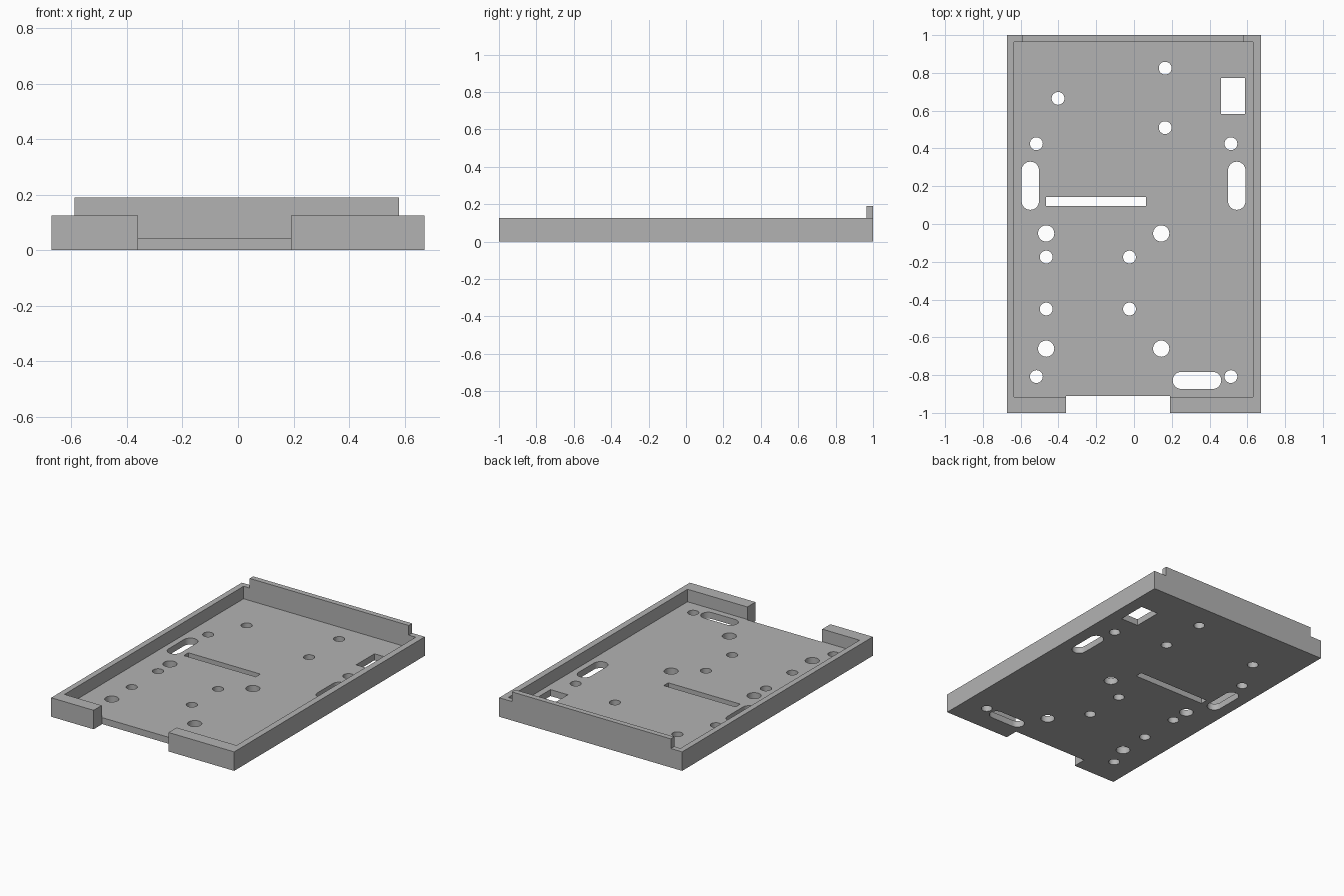
import bpy, bmesh, math

cube = bpy.data.objects.get("Cube")
if cube:
    bpy.data.objects.remove(cube, do_unlink=True)

WIDTH, FLOOR, WALL, LIP = 0.672, 0.043, 0.126, 0.19

grey = bpy.data.materials.new("plain grey")
grey.use_nodes = True
colour = (0.45, 0.45, 0.45, 1)
grey.diffuse_color = colour
grey.node_tree.nodes["Principled BSDF"].inputs["Base Color"].default_value = colour


def rect(x0, x1, y0, y1):
    return [(x0, y0), (x1, y0), (x1, y1), (x0, y1)]


def circle(x, y, r, n=32):
    return [(x + r * math.cos(math.tau * i / n), y + r * math.sin(math.tau * i / n))
            for i in range(n)]


def slot(x0, x1, y0, y1, n=16):
    """Outline with fully rounded ends along the longer side."""
    cx, cy = (x0 + x1) / 2, (y0 + y1) / 2
    r = min(x1 - x0, y1 - y0) / 2
    half = max(x1 - x0, y1 - y0) / 2 - r
    upright = y1 - y0 > x1 - x0
    points = []
    for end in (1, -1):
        for i in range(n + 1):
            a = math.pi * i / n - math.pi / 2 + (0 if end > 0 else math.pi)
            u, v = end * half + r * math.cos(a), r * math.sin(a)
            points.append((cx - v, cy + u) if upright else (cx + u, cy + v))
    return points


def prisms(name, outlines, z0, z1):
    """One object made of upright prisms, one for each outline."""
    bm = bmesh.new()
    for outline in outlines:
        face = bm.faces.new([bm.verts.new((x, y, z0)) for x, y in outline])
        top = bmesh.ops.extrude_face_region(bm, geom=[face])["geom"]
        moved = [v for v in top if isinstance(v, bmesh.types.BMVert)]
        bmesh.ops.translate(bm, verts=moved, vec=(0, 0, z1 - z0))
    bmesh.ops.recalc_face_normals(bm, faces=bm.faces)
    mesh = bpy.data.meshes.new(name)
    bm.to_mesh(mesh)
    bm.free()
    mesh.materials.append(grey)
    obj = bpy.data.objects.new(name, mesh)
    bpy.context.collection.objects.link(obj)
    return obj


def cut(obj, cutter):
    """Subtract the cutter, apply the result and discard the cutter."""
    cutter.hide_render = True
    mod = obj.modifiers.new("cut", "BOOLEAN")
    mod.operation = "DIFFERENCE"
    mod.solver = "EXACT"
    mod.object = cutter
    bpy.context.view_layer.objects.active = obj
    bpy.ops.object.modifier_apply(modifier=mod.name)
    bpy.data.objects.remove(cutter, do_unlink=True)


# Tray block hollowed to leave a floor and four walls
tray = prisms("tray", [rect(-WIDTH, WIDTH, -1, 1)], 0, WALL)
cut(tray, prisms("cavity_cutter", [rect(-0.634, 0.63, -0.915, 0.964)], FLOOR, 0.3))

# Front opening, rectangular window and narrow slit
openings = [
    rect(-0.36, 0.19, -1.1, -0.91),
    rect(0.46, 0.588, 0.582, 0.774),
    rect(-0.465, 0.063, 0.096, 0.144),
]
# Rounded slots
openings += [
    slot(-0.595, -0.503, 0.075, 0.33),
    slot(0.498, 0.59, 0.075, 0.33),
    slot(0.205, 0.462, -0.873, -0.783),
]
# Small screw holes: upper group, outer corners, inner square
small = [(0.165, 0.825), (0.165, 0.51), (-0.402, 0.665)]
small += [(x, y) for x in (-0.517, 0.513) for y in (0.425, -0.808)]
small += [(x, y) for x in (-0.465, -0.024) for y in (-0.175, -0.45)]
openings += [circle(x, y, 0.034) for x, y in small]
# Large holes
openings += [circle(x, y, 0.043) for x in (-0.465, 0.144) for y in (-0.05, -0.66)]
cut(tray, prisms("opening_cutter", openings, -0.1, 0.4))

# Raised lip on the back wall
prisms("back_lip", [rect(-0.589, 0.579, 0.964, 1)], WALL, LIP)

# Smooth the hole walls, keep the rest sharp
bpy.ops.object.select_all(action="DESELECT")
tray.select_set(True)
bpy.context.view_layer.objects.active = tray
bpy.ops.object.shade_smooth_by_angle(angle=math.radians(30))
